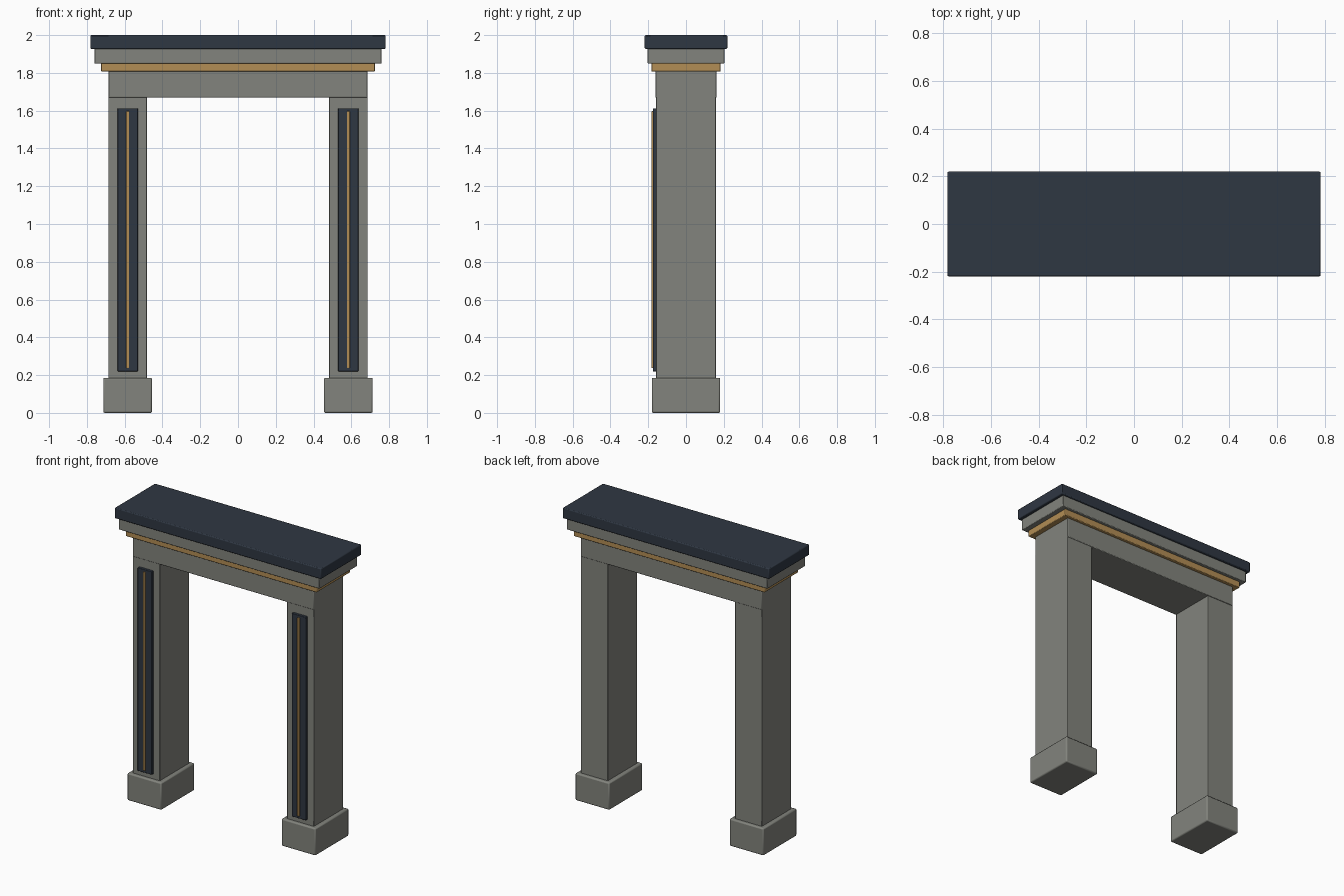
import bpy

cube = bpy.data.objects.get("Cube")
if cube:
    bpy.data.objects.remove(cube, do_unlink=True)


def material(name, rgb):
    mat = bpy.data.materials.new(name)
    mat.use_nodes = True
    mat.diffuse_color = (*rgb, 1)
    bsdf = next(n for n in mat.node_tree.nodes if n.type == 'BSDF_PRINCIPLED')
    bsdf.inputs["Base Color"].default_value = (*rgb, 1)
    return mat


STONE = material("grey stone", (0.225, 0.23, 0.205))
SLATE = material("dark slate", (0.028, 0.038, 0.055))
GOLD = material("aged gold", (0.45, 0.27, 0.09))


def block(name, x, y, z, mat, bevel=0.004):
    """Bevelled box from (min, max) ranges on each axis."""
    bpy.ops.mesh.primitive_cube_add(
        size=1, location=[(a + b) / 2 for a, b in (x, y, z)])
    obj = bpy.context.object
    obj.name = name
    obj.scale = [b - a for a, b in (x, y, z)]
    bpy.ops.object.transform_apply(location=False, rotation=False, scale=True)
    obj.data.materials.append(mat)
    mod = obj.modifiers.new("soft edges", 'BEVEL')
    mod.width = bevel
    mod.segments = 2
    bpy.ops.object.shade_smooth_by_angle()
    return obj


def centred(name, half_x, half_y, z, mat, bevel=0.004):
    return block(name, (-half_x, half_x), (-half_y, half_y), z, mat, bevel)


# Lintel and stepped cornice
centred("lintel", 0.686, 0.162, (1.67, 1.81), STONE)
centred("gold_moulding", 0.724, 0.183, (1.807, 1.853), GOLD)
centred("cornice", 0.76, 0.204, (1.85, 1.93), STONE)
centred("top_slab", 0.782, 0.219, (1.927, 2.0), SLATE, 0.006)

# Legs with plinths and decorated front panels
for side, s in (("left", 1), ("right", -1)):
    def leg_part(name, cx, half, y, z, mat, bevel):
        block(f"{side}_{name}", (s * cx - half, s * cx + half), y, z, mat, bevel)

    mid = 0.584
    leg_part("plinth", mid, 0.129, (-0.181, 0.181), (0, 0.186), STONE, 0.008)
    leg_part("post", mid, 0.102, (-0.158, 0.158), (0.17, 1.69), STONE, 0.003)
    leg_part("panel", mid, 0.054, (-0.176, -0.15), (0.22, 1.612), SLATE, 0.003)
    leg_part("panel_strip", mid, 0.008, (-0.183, -0.17), (0.237, 1.597), GOLD, 0.002)
